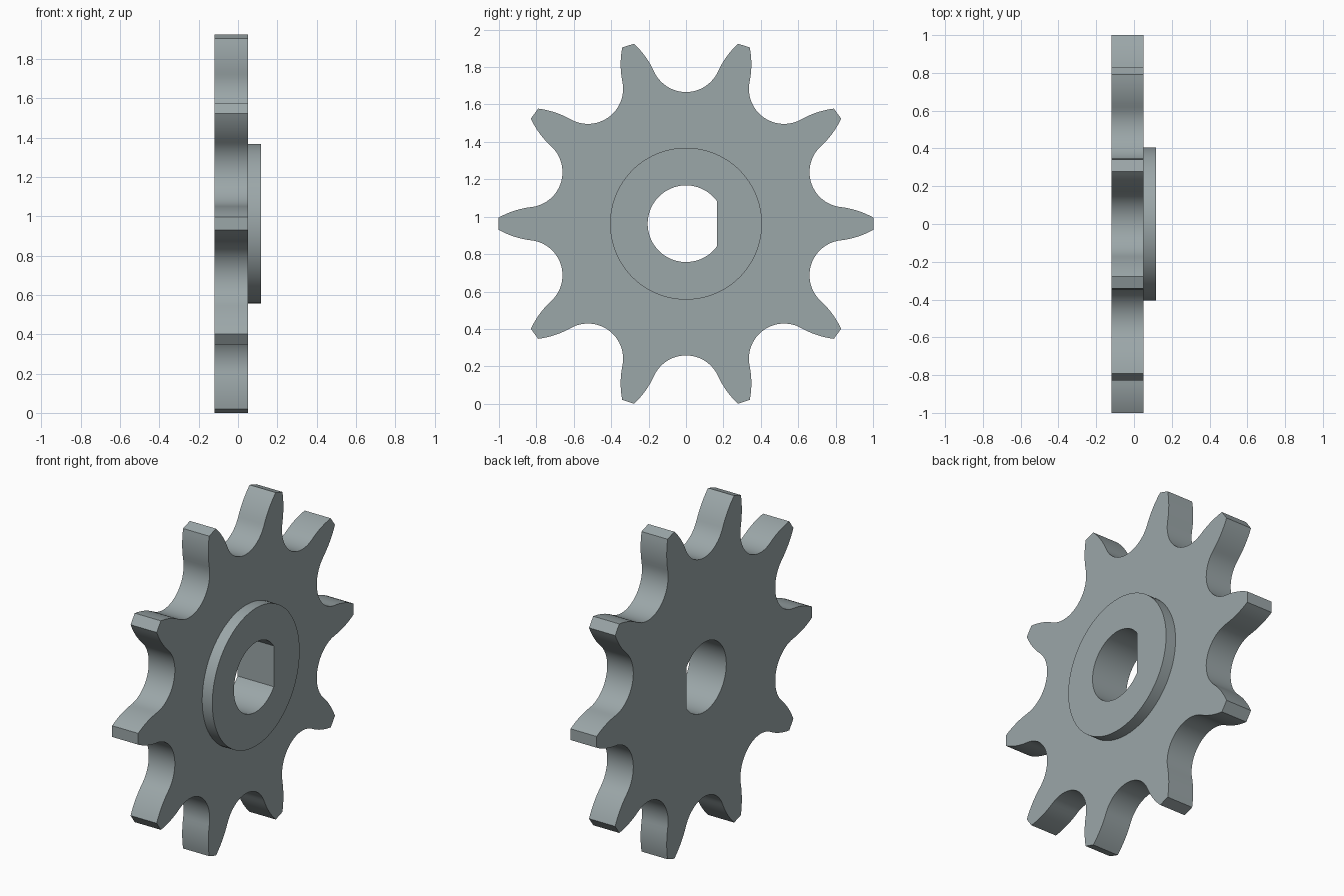
import bpy, bmesh
from math import sin, cos, pi, radians, acos, hypot

if "Cube" in bpy.data.objects:
    bpy.data.objects.remove(bpy.data.objects["Cube"])

TEETH = 10
CENTRE_Z = 0.9625
BACK, FACE, HUB_FACE = -0.119, 0.051, 0.117   # positions along the axle (x)
HUB_R, BORE_R, BORE_FLAT = 0.406, 0.205, 0.166
SEAT_R, ROOT_R = 0.188, 0.704                 # roller seat radius, root radius
SEAT_ANGLE = radians(65.5)
TIP = (0.278, 0.9625)                         # tooth tip corner beside a valley


def half_valley():
    """Right half of one valley (u across, v outward): concave seat, convex flank."""
    cv = ROOT_R + SEAT_R
    pts = [(SEAT_R * sin(SEAT_ANGLE * i / 12), cv - SEAT_R * cos(SEAT_ANGLE * i / 12))
           for i in range(13)]
    # Flank arc is tangent to the end of the seat and passes through the tip
    pu, pv = pts[-1]
    nu, nv = sin(SEAT_ANGLE), -cos(SEAT_ANGLE)
    du, dv = TIP[0] - pu, TIP[1] - pv
    r = (du * du + dv * dv) / (2 * (nu * du + nv * dv))
    sweep = 2 * math_asin(hypot(du, dv) / (2 * r))
    fu, fv = pu + r * nu, pv + r * nv
    for i in range(1, 9):
        a = SEAT_ANGLE - sweep * i / 8
        pts.append((fu - r * sin(a), fv + r * cos(a)))
    return pts


def math_asin(x):
    return pi / 2 - acos(x)


def tooth_outline():
    half = half_valley()
    valley = [(u, v) for u, v in reversed(half)] + [(-u, v) for u, v in half[1:]]
    out = []
    for k in range(TEETH):
        a = 2 * pi * k / TEETH
        out += [(u * cos(a) - v * sin(a), u * sin(a) + v * cos(a)) for u, v in valley]
    return out


def arc(radius, start, end, n):
    return [(radius * cos(start + (end - start) * i / n),
             radius * sin(start + (end - start) * i / n)) for i in range(n + 1)]


bm = bmesh.new()


def ring(points, x):
    """Closed loop of vertices in the plane at x."""
    verts = [bm.verts.new((x, y, z + CENTRE_Z)) for y, z in points]
    for i, v in enumerate(verts):
        bm.edges.new((v, verts[i - 1]))
    return verts


def wall(a, b):
    for i in range(len(a)):
        bm.faces.new((a[i - 1], a[i], b[i], b[i - 1]))


def flat_face(outer, inner):
    """Flat face between two loops lying in one plane."""
    edges = [bm.edges.get((loop[i - 1], loop[i]))
             for loop in (outer, inner) for i in range(len(loop))]
    bmesh.ops.triangle_fill(bm, edges=edges, use_beauty=True, normal=(1, 0, 0))


# Profiles: teeth, round hub, D-shaped bore
teeth = tooth_outline()
hub = arc(HUB_R, 0, 2 * pi, 96)[:-1]
flat = acos(BORE_FLAT / BORE_R)
bore = arc(BORE_R, flat, 2 * pi - flat, 56)

teeth_back, teeth_face = ring(teeth, BACK), ring(teeth, FACE)
hub_base, hub_top = ring(hub, FACE), ring(hub, HUB_FACE)
bore_back, bore_top = ring(bore, BACK), ring(bore, HUB_FACE)

# Flat faces, then the walls joining them
flat_face(teeth_back, bore_back)
flat_face(teeth_face, hub_base)
flat_face(hub_top, bore_top)
wall(teeth_back, teeth_face)
wall(hub_base, hub_top)
wall(bore_back, bore_top)
bmesh.ops.recalc_face_normals(bm, faces=bm.faces[:])

mesh = bpy.data.meshes.new("sprocket")
bm.to_mesh(mesh)
bm.free()
sprocket = bpy.data.objects.new("sprocket", mesh)
bpy.context.collection.objects.link(sprocket)

steel = bpy.data.materials.new("grey steel")
steel.diffuse_color = (0.33, 0.385, 0.395, 1)
steel.use_nodes = True
steel.node_tree.nodes["Principled BSDF"].inputs["Base Color"].default_value = steel.diffuse_color
mesh.materials.append(steel)

bpy.context.view_layer.objects.active = sprocket
sprocket.select_set(True)
bpy.ops.object.shade_smooth_by_angle(angle=radians(25))
